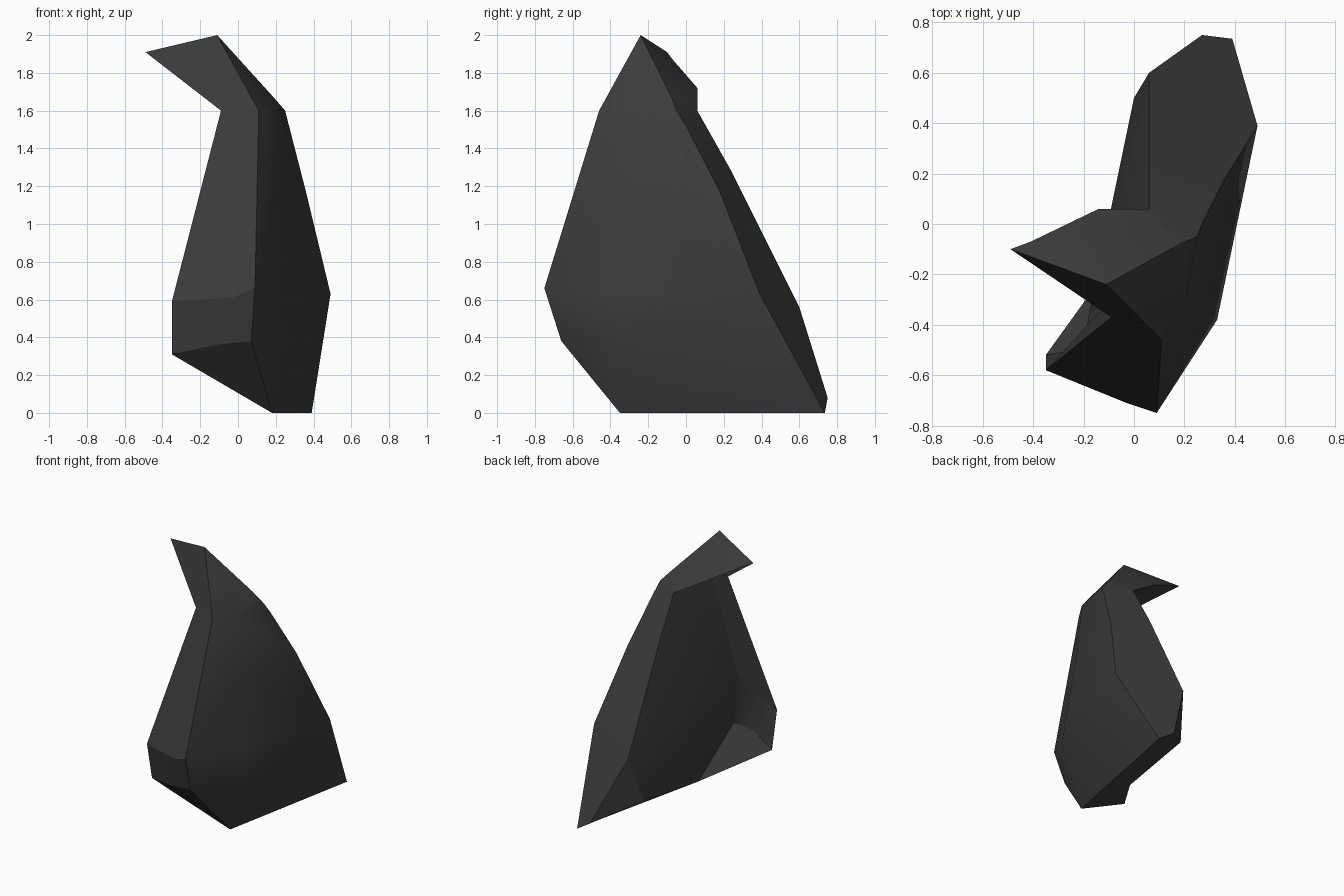
import bpy
import bmesh

cube = bpy.data.objects.get("Cube")
if cube:
    bpy.data.objects.remove(cube, do_unlink=True)

# One dark material for the whole piece
charcoal = bpy.data.materials.new("charcoal")
charcoal.use_nodes = True
colour = (.045, .045, .045, 1)
charcoal.diffuse_color = colour
charcoal.node_tree.nodes["Principled BSDF"].inputs["Base Color"].default_value = colour

# Corner points, grouped by the ridge they belong to
corners = dict(
    # hooked top
    peak=(-.11, -.24, 2), hook=(-.49, -.10, 1.91), barb=(-.41, -.07, 1.87),
    # front ridge, top to bottom
    neck=(.11, -.46, 1.6), knee=(.09, -.75, .66), shin=(.07, -.66, .38), toe=(.18, -.35, 0),
    # outer back ridge, top to bottom
    nape=(.18, -.08, 1.68), shoulder=(.25, -.05, 1.6), blade=(.27, 0, 1.52),
    spine=(.36, .18, 1.17), hip=(.49, .39, .63), heel=(.39, .735, 0),
    # swelling of the outer side, top to bottom
    cheek=(.2, -.32, 1.6), flank=(.265, -.3, 1.17), belly=(.31, -.37, .66),
    bulge=(.33, -.38, .42),
    # inner back ridge
    brim=(-.14, .06, 1.72), collar=(.06, .06, 1.6), rib=(.06, .24, 1.28),
    waist=(.06, .60, .56), tail=(.27, .75, .08), hem=(0, .50, .22),
    # free edge of the front flange and its foot
    lip=(-.09, -.37, 1.6), corner=(-.35, -.58, .59), base=(-.35, -.52, .31),
    foot_top=(-.03, -.71, .61), foot_low=(-.11, -.64, .36),
    # hollow inside
    vault=(-.035, -.24, 1.68), crease=(-.18, -.365, .87), fold=(-.115, -.405, .5),
    ledge=(-.195, -.49, .72), step=(-.2, -.515, .42), sole=(-.04, -.09, .155),
)

# Panels by smooth region; regions meet in hard creases
regions = {
    "outer side": [
        "peak neck cheek", "peak cheek nape", "nape cheek shoulder",
        "shoulder cheek blade", "blade cheek spine", "spine cheek flank",
        "cheek neck flank", "neck knee flank", "knee belly flank",
        "flank belly hip", "flank hip spine", "knee bulge belly",
        "knee shin bulge", "shin toe bulge", "toe heel bulge",
        "heel hip bulge", "hip belly bulge"],
    "roof": ["peak hook barb brim", "peak brim collar nape"],
    "back band": [
        "nape shoulder collar", "shoulder blade collar", "blade spine rib collar",
        "spine hip waist rib", "hip heel tail waist"],
    "ceiling": ["brim collar vault", "hook barb brim vault lip"],
    "front": ["peak hook lip neck", "neck lip corner foot_top knee"],
    "foot front": ["foot_top corner base foot_low", "knee foot_top foot_low shin"],
    "foot slope": ["shin foot_low base toe"],
    "flange inside": ["lip corner ledge crease vault"],
    "foot inside": ["crease fold step ledge", "ledge step base corner"],
    "foot bevel": ["fold sole base step"],
    "hollow": [
        "collar rib crease vault", "rib waist crease", "waist hem crease",
        "hem fold crease", "hem sole fold"],
    "tail side": ["tail waist hem"],
    "underside": ["toe heel tail hem sole base"],
}

bm = bmesh.new()
verts = {name: bm.verts.new(co) for name, co in corners.items()}
region_of = {}
for region, panels in regions.items():
    for panel in panels:
        face = bm.faces.new([verts[name] for name in panel.split()])
        face.smooth = True
        region_of[face] = region

# Creases only where two regions meet
for edge in bm.edges:
    edge.smooth = len({region_of[face] for face in edge.link_faces}) == 1

bmesh.ops.recalc_face_normals(bm, faces=bm.faces)
mesh = bpy.data.meshes.new("hooked_shell")
bm.to_mesh(mesh)
bm.free()
mesh.materials.append(charcoal)

shell = bpy.data.objects.new("hooked_shell", mesh)
bpy.context.collection.objects.link(shell)
